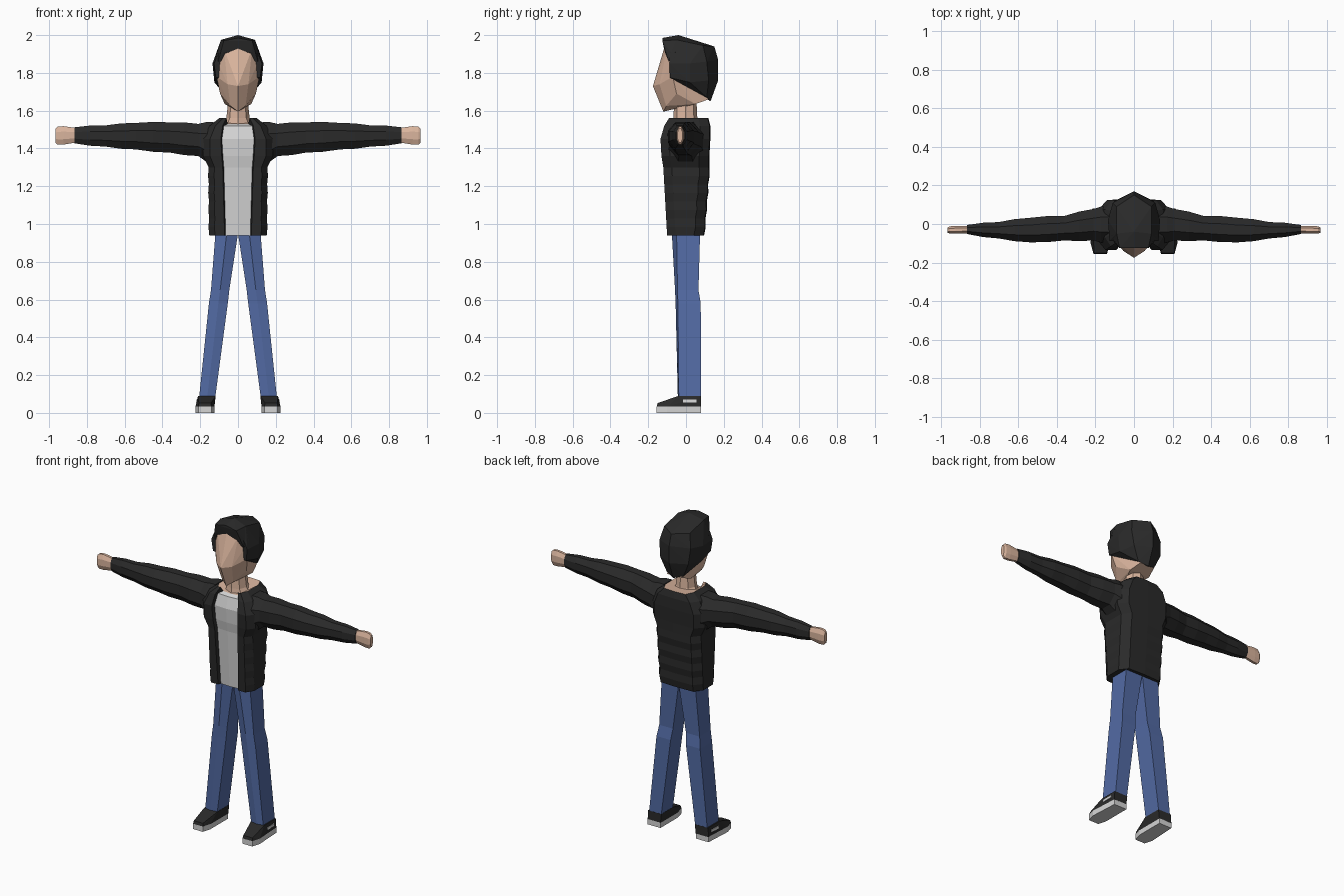
import bpy, bmesh
from math import cos, sin, pi

if "Cube" in bpy.data.objects:
    bpy.data.objects.remove(bpy.data.objects["Cube"])


def material(name, color):
    mat = bpy.data.materials.new(name)
    mat.use_nodes = True
    mat.diffuse_color = (*color, 1)
    bsdf = next(n for n in mat.node_tree.nodes if n.type == 'BSDF_PRINCIPLED')
    bsdf.inputs["Base Color"].default_value = (*color, 1)
    return mat


BLACK = material("soft_black", (.023, .023, .023))
SKIN = material("skin", (.70, .46, .34))
DENIM = material("denim_blue", (.085, .145, .37))
WHITE = material("off_white", (.66, .66, .66))


def finish(name, bm, mats, rule=None):
    bmesh.ops.recalc_face_normals(bm, faces=bm.faces)
    bm.normal_update()
    if rule:
        for face in bm.faces:
            face.material_index = rule(face)
    mesh = bpy.data.meshes.new(name)
    bm.to_mesh(mesh)
    bm.free()
    for mat in mats:
        mesh.materials.append(mat)
    obj = bpy.data.objects.new(name, mesh)
    bpy.context.scene.collection.objects.link(obj)
    return obj


def loft(name, rings, mats, rule=None):
    """Skin a closed tube through rings of equal length."""
    bm = bmesh.new()
    loops = [[bm.verts.new(p) for p in ring] for ring in rings]
    n = len(loops[0])
    for a, b in zip(loops, loops[1:]):
        for i in range(n):
            j = (i + 1) % n
            bm.faces.new((a[i], a[j], b[j], b[i]))
    bm.faces.new(loops[0])
    bm.faces.new(loops[-1])
    return finish(name, bm, mats, rule)


def hull(name, points, mat, mirrored=False):
    """Faceted solid around a few points."""
    pts = set(points)
    if mirrored:
        pts |= {(-x, y, z) for x, y, z in points}
    bm = bmesh.new()
    verts = [bm.verts.new(p) for p in sorted(pts)]
    result = bmesh.ops.convex_hull(bm, input=verts)
    loose = {v for v in result["geom_interior"] + result["geom_unused"]
             if isinstance(v, bmesh.types.BMVert)}
    bmesh.ops.delete(bm, geom=list(loose), context='VERTS')
    return finish(name, bm, [mat])


def puffed(keys, steps, bump):
    """Interpolate key sections, swelling every other one like folded cloth."""
    out = []
    for a, b in zip(keys, keys[1:]):
        for s in range(steps):
            t = s / steps
            k = s % 2
            out.append([p + (q - p) * t + k * d for p, q, d in zip(a, b, bump)])
    return out + [list(keys[-1])]


# Jacket and shirt: z, half width, front y, back y, shirt half width
lower = [(.94, .152, -.10, .092, .065), (1.30, .155, -.12, .12, .075)]
upper = [(1.36, .185, -.13, .12, .08), (1.45, .185, -.135, .125, .085),
         (1.52, .15, -.115, .125, .075), (1.56, .10, -.09, .115, .055)]
rings = []
for z, w, f, b, s in puffed(lower, 8, (0, .004, 0, .005, 0)) + upper:
    zs = min(z, 1.53)
    half = [(s, f + .02, zs), (s + .006, f, z), (w * .8, f, z), (w, f + .045, z),
            (w, b - .05, z), (w * .75, b, z)]
    rings.append([(0, f + .015, zs)] + half + [(0, b + .004, z)]
                 + [(-x, y, zz) for x, y, zz in reversed(half)])


def torso_colour(face):
    c = face.calc_center_median()
    if len(face.verts) > 4:
        return 2 if c.z > 1.4 else 0
    return 1 if abs(c.x) < .05 and c.y < 0 else 0


loft("jacket_and_shirt", rings, [BLACK, WHITE, SKIN], torso_colour)

# Neck: z, half width, front y, back y
neck = [(1.52, .085, -.07, .085), (1.56, .062, -.066, .06), (1.66, .05, -.063, .055)]
loft("neck", [[(w * cos(a), (f + b) / 2 + (b - f) / 2 * sin(a), z)
               for a in [pi / 4 * i for i in range(8)]] for z, w, f, b in neck], [SKIN])

# Head and hair
hull("head", [(0, -.11, 1.95), (0, -.175, 1.73), (0, -.12, 1.595), (.04, -.105, 1.625),
              (.055, -.14, 1.74), (.095, -.05, 1.69), (.114, -.07, 1.78),
              (.108, -.075, 1.86), (.075, -.1, 1.93), (.07, .05, 1.635),
              (.05, .12, 1.66)], SKIN, True)
hull("hair", [(.09, -.09, 1.93), (.127, -.088, 1.85), (.117, -.085, 1.775),
              (.09, -.05, 1.975), (0, -.04, 2), (.09, .09, 1.945), (0, .15, 1.94),
              (.135, .02, 1.85), (.125, .02, 1.75), (.11, .11, 1.86), (0, .17, 1.87),
              (0, .17, 1.76), (.1, .12, 1.76), (.06, .11, 1.67), (0, .13, 1.65)],
     BLACK, True)
hull("fringe", [(0, -.125, 1.985), (.075, -.125, 1.97), (0, -.118, 1.935),
                (.075, -.112, 1.91), (.105, -.092, 1.86), (0, -.04, 2),
                (.09, -.05, 1.975), (.12, -.06, 1.88)], BLACK, True)


def arm_ring(side, x, lo, hi, f, b, n=8):
    zc, zr, yc, yr = (lo + hi) / 2, (hi - lo) / 2, (f + b) / 2, (b - f) / 2
    angles = [2 * pi * (i + .5) / n for i in range(n)]
    k = cos(pi / n)
    return [(side * x, yc + yr * cos(a) / k, zc + zr * sin(a) / k) for a in angles]


# Sleeve and hand sections: x, low z, high z, front y, back y
sleeve = [(.13, 1.31, 1.54, -.10, .095), (.21, 1.36, 1.53, -.085, .078),
          (.36, 1.378, 1.538, -.085, .042), (.54, 1.395, 1.535, -.095, .032),
          (.70, 1.41, 1.522, -.075, .01), (.865, 1.427, 1.512, -.052, -.005)]
hand = [(.855, 1.432, 1.508, -.048, -.01), (.925, 1.42, 1.518, -.05, -.01),
        (.955, 1.42, 1.515, -.05, -.012), (.967, 1.432, 1.505, -.045, -.018)]

# Trouser sections: z, inner x, outer x, front ridge y, front corner y, back y
trouser = [(.97, -.003, .118, -.076, -.05, .075), (.65, .046, .143, -.058, -.045, .066),
           (.58, .054, .154, -.055, -.043, .078), (.07, .122, .207, -.043, -.038, .079)]

for side, label in ((1, "left"), (-1, "right")):
    def put(points):
        return [(side * x, y, z) for x, y, z in points]

    loft(label + "_sleeve",
         [arm_ring(side, *k) for k in puffed(sleeve, 2, (0, -.004, .004, -.004, .004))],
         [BLACK])
    loft(label + "_hand", [arm_ring(side, *k) for k in hand], [SKIN])
    loft(label + "_trouser_leg",
         [put([(i, c, z), ((i + o) / 2, r, z), (o, c, z), (o, b, z), (i, b, z)])
          for z, i, o, r, c, b in trouser], [DENIM])

    # Shoe: sole, upper and side stripe
    outline = [(.14, -.155), (.21, -.155), (.225, -.1), (.215, .08), (.125, .08), (.125, -.1)]
    loft(label + "_sole", [put([(x, y, z) for x, y in outline]) for z in (0, .034)], [WHITE])
    hull(label + "_shoe_upper",
         put([(x, y, .032) for x, y in outline]
             + [(x, -.15, .052) for x in (.143, .207)]
             + [(x, y, .09) for x in (.118, .212) for y in (-.04, .08)]), BLACK)
    hull(label + "_shoe_stripe",
         put([(x + d, y, z) for x, z in ((.2145, .055), (.2125, .07)) for d in (0, .007)
              for y in (-.015, .055)]), WHITE)
